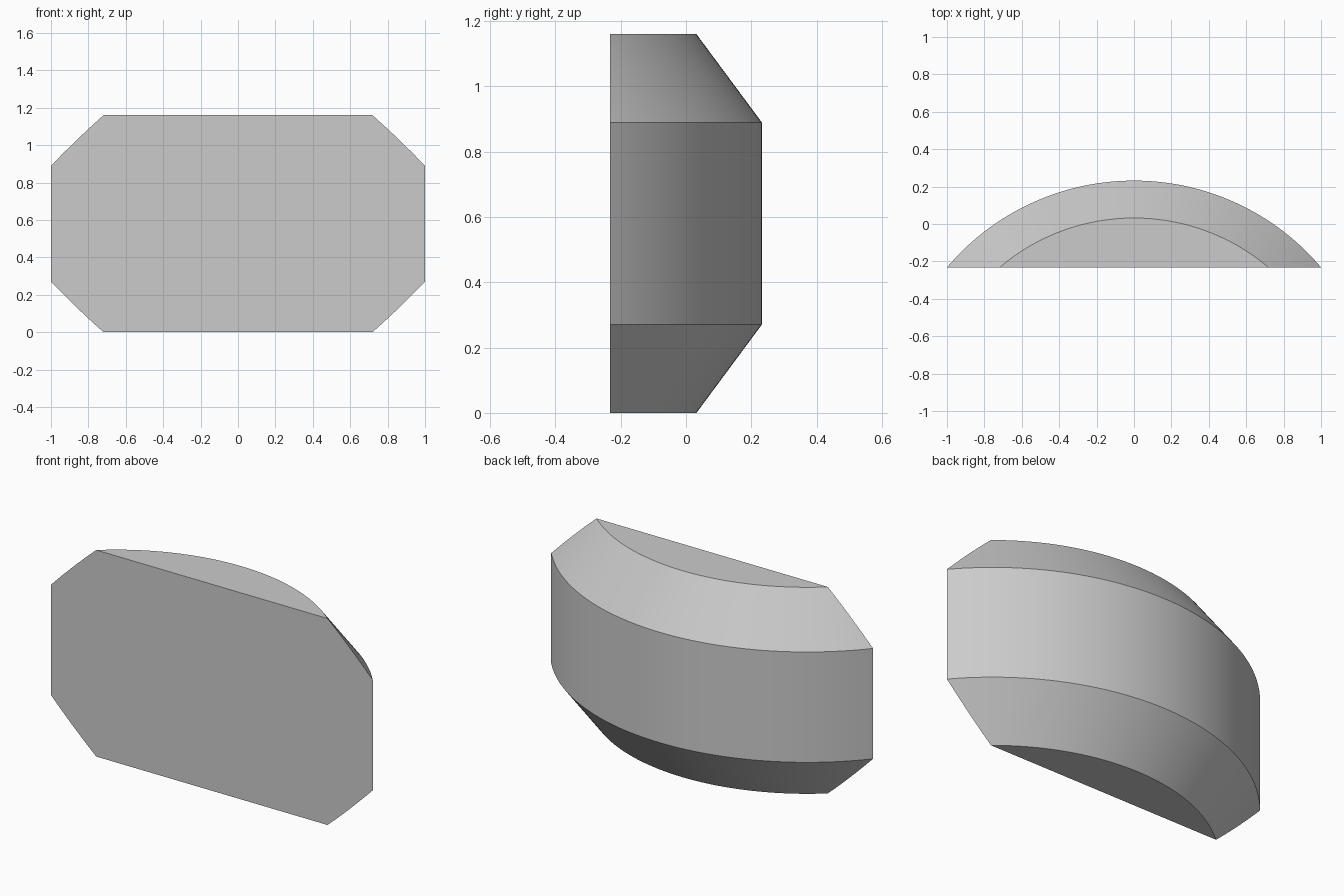
import bpy
import bmesh
import math
from mathutils import Vector

cube = bpy.data.objects.get("Cube")
if cube:
    bpy.data.objects.remove(cube, do_unlink=True)

# Overall sizes
HEIGHT = 1.16
BEVEL_Z = 0.27
FRONT_Y = -0.232
BACK_Y = 0.232
RADIUS = 1.31
BEVEL_R = 0.2
AXIS = Vector((0, BACK_Y - RADIUS, 0))

grey = bpy.data.materials.new("plain_grey")
grey.use_nodes = True
colour = (0.6, 0.6, 0.6, 1)
grey.diffuse_color = colour
grey.node_tree.nodes["Principled BSDF"].inputs["Base Color"].default_value = colour

# Chamfered drum profile, from the bottom centre to the top centre
profile = [(0, 0), (RADIUS - BEVEL_R, 0), (RADIUS, BEVEL_Z),
           (RADIUS, HEIGHT - BEVEL_Z), (RADIUS - BEVEL_R, HEIGHT), (0, HEIGHT)]
bm = bmesh.new()
verts = [bm.verts.new(AXIS + Vector((0, r, z))) for r, z in profile]
edges = [bm.edges.new(pair) for pair in zip(verts, verts[1:])]

# Lathe the drum around its axis
bmesh.ops.spin(bm, geom=verts + edges, cent=AXIS, axis=(0, 0, 1),
               angle=math.tau, steps=256, use_merge=False)
bmesh.ops.remove_doubles(bm, verts=bm.verts, dist=0.0001)

# Subdivide the chamfers so the slice through them curves
slopes = [e for e in bm.edges
          if abs(e.verts[0].co.z - e.verts[1].co.z) > 0.1
          and abs(e.verts[0].co.z - e.verts[1].co.z) < BEVEL_Z + 0.01
          and (e.verts[0].co - AXIS).xy.normalized().dot(
              (e.verts[1].co - AXIS).xy.normalized()) > 0.99999]
bmesh.ops.subdivide_edges(bm, edges=slopes, cuts=5, use_grid_fill=True)

# Slice off the front and close it with a flat face
geom = bm.verts[:] + bm.edges[:] + bm.faces[:]
cut = bmesh.ops.bisect_plane(bm, geom=geom, dist=0.00001, plane_co=(0, FRONT_Y, 0),
                             plane_no=(0, -1, 0), clear_outer=True)
rim = [e for e in cut["geom_cut"] if isinstance(e, bmesh.types.BMEdge)]
bmesh.ops.contextual_create(bm, geom=rim)

# Merge the flat top and bottom into single faces
bm.normal_update()
flat = [f for f in bm.faces if abs(f.normal.z) > 0.999]
for side in (-1, 1):
    bmesh.ops.dissolve_faces(bm, faces=[f for f in flat if f.is_valid and f.normal.z * side > 0])
bmesh.ops.recalc_face_normals(bm, faces=bm.faces)

mesh = bpy.data.meshes.new("curved_block")
bm.to_mesh(mesh)
bm.free()
mesh.materials.append(grey)
block = bpy.data.objects.new("curved_block", mesh)
bpy.context.collection.objects.link(block)

# Smooth curved surfaces, sharp edges
bpy.ops.object.select_all(action='DESELECT')
block.select_set(True)
bpy.context.view_layer.objects.active = block
bpy.ops.object.shade_smooth_by_angle(angle=math.radians(25))
